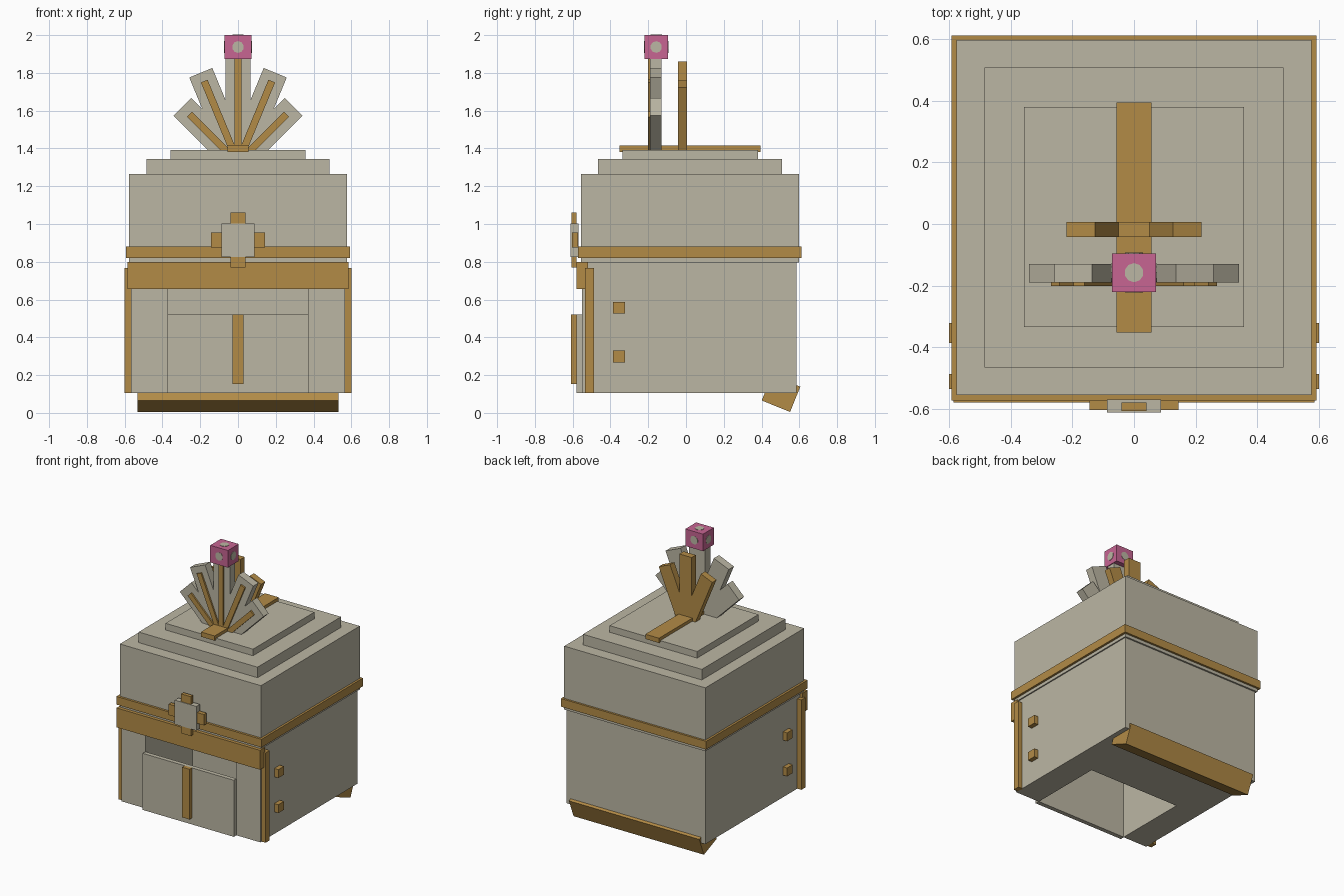
import bpy, bmesh, math
from mathutils import Matrix, Vector

cube = bpy.data.objects.get("Cube")
if cube:
    bpy.data.objects.remove(cube, do_unlink=True)


def material(name, rgb):
    m = bpy.data.materials.new(name)
    m.use_nodes = True
    m.diffuse_color = (*rgb, 1)
    m.node_tree.nodes["Principled BSDF"].inputs["Base Color"].default_value = (*rgb, 1)
    return m


STONE = material("warm grey", (0.50, 0.47, 0.37))
GOLD = material("dull gold", (0.45, 0.26, 0.062))
PINK = material("pink", (0.57, 0.13, 0.29))


def finish(name, bm, mat):
    mesh = bpy.data.meshes.new(name)
    bmesh.ops.recalc_face_normals(bm, faces=bm.faces)
    bm.to_mesh(mesh)
    bm.free()
    mesh.materials.append(mat)
    obj = bpy.data.objects.new(name, mesh)
    bpy.context.collection.objects.link(obj)
    return obj


def box(name, x, y, z, mat, turn=None):
    """Box from (min, max) ranges, optionally transformed by a matrix."""
    lo, hi = Vector((x[0], y[0], z[0])), Vector((x[1], y[1], z[1]))
    bm = bmesh.new()
    bmesh.ops.create_cube(bm, size=1, matrix=Matrix.Translation((lo + hi) / 2)
                          @ Matrix.Diagonal((*(hi - lo), 1)))
    if turn:
        bm.transform(turn)
    return finish(name, bm, mat)


def wide(half):
    return (-half, half)


# Hollow lower body with a notch open to the front and below
body = box("body", wide(0.567), (-0.55, 0.585), (0.105, 0.797), STONE)
cutter = box("notch_cutter", wide(0.37), (-0.8, 0.0), (-0.2, 0.66), STONE)
cutter.hide_render = True
cut = body.modifiers.new("notch", 'BOOLEAN')
cut.operation = 'DIFFERENCE'
cut.solver = 'EXACT'
cut.object = cutter
bpy.context.view_layer.objects.active = body
bpy.ops.object.modifier_apply(modifier="notch")
bpy.data.objects.remove(cutter, do_unlink=True)

# Face guard and brow band
box("face_guard", wide(0.372), (-0.58, -0.548), (0.105, 0.522), STONE)
box("guard_ridge", wide(0.03), (-0.608, -0.578), (0.152, 0.522), GOLD)
box("brow_band", wide(0.586), (-0.58, -0.52), (0.657, 0.8), GOLD)

# Side trims and studs
for side, s in (("left", 1), ("right", -1)):
    span = sorted((s * 0.56, s * 0.6))
    box(f"{side}_cheek_trim", span, (-0.535, -0.487), (0.105, 0.768), GOLD)
    for level, z in (("lower", 0.298), ("upper", 0.557)):
        box(f"{side}_{level}_stud", span, (-0.387, -0.322), (z - 0.031, z + 0.031), GOLD)

# Lid with stepped top
box("lid", wide(0.576), (-0.555, 0.597), (0.797, 1.265), STONE)
box("lid_ring", wide(0.592), (-0.572, 0.612), (0.82, 0.88), GOLD)
box("lower_step", wide(0.485), (-0.465, 0.508), (1.26, 1.343), STONE)
box("upper_step", wide(0.357), (-0.335, 0.38), (1.34, 1.392), STONE)
box("top_strip", wide(0.056), (-0.352, 0.395), (1.38, 1.415), GOLD)

# Cross emblem on the front
box("emblem_upright", wide(0.04), (-0.607, -0.58), (0.77, 1.06), GOLD)
box("emblem_bar", wide(0.144), (-0.603, -0.572), (0.875, 0.955), GOLD)
box("emblem_centre", wide(0.088), (-0.612, -0.57), (0.825, 1.003), STONE)

# Tilted neck guard under the back edge
tilt = Matrix.Translation((0, 0.503, 0.102)) @ Matrix.Rotation(math.radians(-22), 4, 'X')
box("neck_guard", wide(0.532), wide(0.081), wide(0.072), GOLD, tilt)


# Crest fans: blades turned about one shared pivot
def fan(name, half, y, start, lengths, mat):
    for step in range(1 - len(lengths), len(lengths)):
        turn = (Matrix.Translation((0, 0, 1.325))
                @ Matrix.Rotation(math.radians(22.5 * step), 4, 'Y'))
        box(f"{name}_{step + len(lengths)}", wide(half), y,
            (start, lengths[abs(step)]), mat, turn)


fan("crest_blade", 0.066, (-0.19, -0.13), 0.02, (0.555, 0.515, 0.417), STONE)
fan("crest_inlay", 0.019, (-0.202, -0.188), 0.06, (0.553, 0.467, 0.362), GOLD)
fan("rear_blade", 0.05, (-0.043, 0.006), 0.02, (0.535, 0.45), GOLD)

# Gem with a pale spot on each open face
centre = Vector((0, -0.158, 1.937))
half = Vector((0.072, 0.063, 0.063))
box("gem", *[(c - h, c + h) for c, h in zip(centre, half)], PINK)
spots = bmesh.new()
for axis in ((1, 0, 0), (-1, 0, 0), (0, 1, 0), (0, -1, 0), (0, 0, 1)):
    d = Vector(axis)
    place = (Matrix.Translation(centre + d * half.dot(Vector(map(abs, d))))
             @ d.to_track_quat('Z', 'Y').to_matrix().to_4x4())
    bmesh.ops.create_cone(spots, cap_ends=True, segments=10, radius1=0.031,
                          radius2=0.031, depth=0.004, matrix=place)
finish("gem_spots", spots, STONE)
